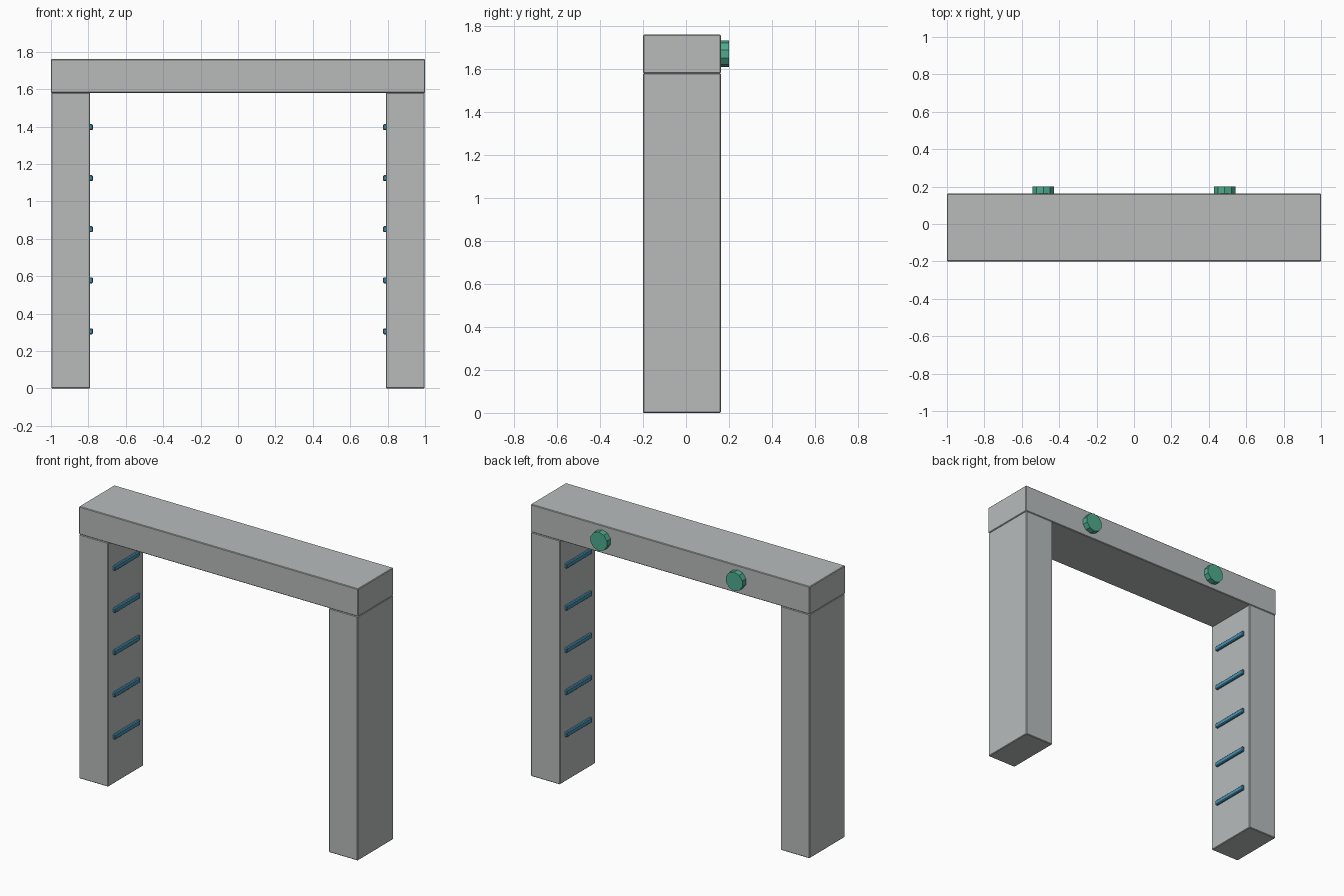
import bpy, math

if "Cube" in bpy.data.objects:
    bpy.data.objects.remove(bpy.data.objects["Cube"])


def material(name, rgb):
    m = bpy.data.materials.new(name)
    m.diffuse_color = (*rgb, 1)
    m.use_nodes = True
    m.node_tree.nodes["Principled BSDF"].inputs["Base Color"].default_value = m.diffuse_color
    return m


GREY = material("stone grey", (0.48, 0.50, 0.50))
BLUE = material("strip blue", (0.065, 0.29, 0.45))
GREEN = material("cap green", (0.075, 0.41, 0.27))


def finish(name, mat, bevel):
    o = bpy.context.object
    o.name = name
    o.data.materials.append(mat)
    bpy.ops.object.transform_apply(location=False, rotation=True, scale=True)
    if bevel:
        b = o.modifiers.new("edge", 'BEVEL')
        b.width = bevel
        b.segments = 1
    return o


def box(name, lo, hi, mat, bevel):
    bpy.ops.mesh.primitive_cube_add(size=1, location=[(a + b) / 2 for a, b in zip(lo, hi)])
    bpy.context.object.scale = [b - a for a, b in zip(lo, hi)]
    return finish(name, mat, bevel)


# Top beam
box("top_beam", (-1, -0.2, 1.58), (1, 0.162, 1.76), GREY, 0.004)

for side, s in (("left", -1), ("right", 1)):
    # Upright leg
    x0, x1 = sorted((s * 0.79, s * 0.998))
    box(side + "_leg", (x0, -0.2, 0), (x1, 0.162, 1.58), GREY, 0.004)

    # Horizontal strips on the inner face of the leg
    for i in range(5):
        z = 0.305 + i * 0.273
        x0, x1 = sorted((s * 0.80, s * 0.775))
        box(f"{side}_strip_{i + 1}", (x0, -0.149, z - 0.016), (x1, 0.111, z + 0.016), BLUE, 0.005)

    # Ten-sided cap on the back of the beam
    bpy.ops.mesh.primitive_cylinder_add(vertices=10, radius=0.061, depth=0.06,
                                        location=(s * 0.485, 0.17, 1.671),
                                        rotation=(math.pi / 2, 0, 0))
    finish(side + "_cap", GREEN, 0)
